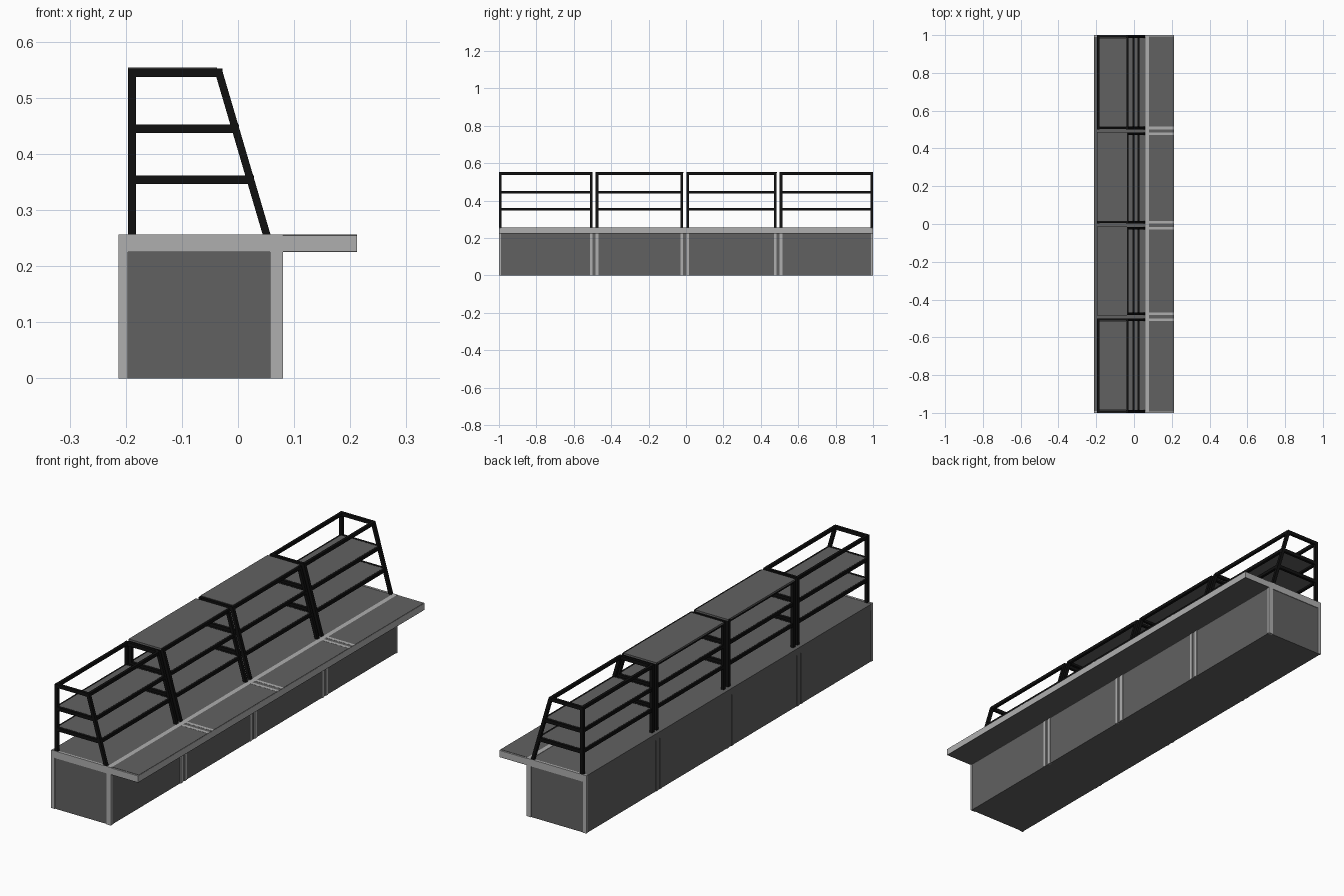
import bpy, bmesh

if "Cube" in bpy.data.objects:
    bpy.data.objects.remove(bpy.data.objects["Cube"])


def material(name, v):
    m = bpy.data.materials.new(name)
    m.diffuse_color = (v, v, v, 1)
    m.use_nodes = True
    m.node_tree.nodes["Principled BSDF"].inputs["Base Color"].default_value = m.diffuse_color
    return m


DARK = material("dark_panel", 0.12)
LIGHT = material("light_trim", 0.43)
BLACK = material("black_metal", 0.005)


def make(name, solids, mat):
    """Join prisms, each an xz profile extruded from y0 to y1."""
    bm = bmesh.new()
    for profile, y0, y1 in solids:
        a = [bm.verts.new((x, y0, z)) for x, z in profile]
        b = [bm.verts.new((x, y1, z)) for x, z in profile]
        n = len(a)
        bm.faces.new(a)
        bm.faces.new(b[::-1])
        for i in range(n):
            j = (i + 1) % n
            bm.faces.new((a[j], a[i], b[i], b[j]))
    bmesh.ops.recalc_face_normals(bm, faces=bm.faces[:])
    mesh = bpy.data.meshes.new(name)
    bm.to_mesh(mesh)
    bm.free()
    mesh.materials.append(mat)
    ob = bpy.data.objects.new(name, mesh)
    bpy.context.collection.objects.link(ob)


def box(x0, x1, y0, y1, z0, z1):
    return ([(x0, z0), (x1, z0), (x1, z1), (x0, z1)], y0, y1)


def slant_x(z):
    return 0.051 - 0.085 * (z - 0.256) / 0.289


# Post centre lines at both ends of each of the four modules
modules = [(-0.993, -0.506), (-0.476, -0.022), (0.010, 0.478), (0.508, 0.993)]
seams = [-0.506, -0.476, -0.022, 0.010, 0.478, 0.508]
W = 0.007
levels = [0.354, 0.445, 0.545]

# Cabinet body
make("cabinet_body", [box(-0.211, 0.077, -0.997, 0.997, 0, 0.2545)], DARK)

# Light trim around the ends
ends = []
for y0, y1 in ((-1, -0.99), (0.99, 1)):
    ends += [box(-0.213, -0.196, y0, y1, 0, 0.225),
             box(0.057, 0.08, y0, y1, 0, 0.225),
             box(-0.213, 0.08, y0, y1, 0.225, 0.256)]
make("end_trim", ends, LIGHT)

# Long upper trim, with seam strips on both long sides
trim = [box(0.06, 0.08, -0.99, 0.99, 0.226, 0.256)]
for y in seams:
    trim.append(box(0.07, 0.08, y - W, y + W, 0, 0.226))
make("front_trim", trim, LIGHT)
back = [box(-0.213, -0.205, -0.99, 0.99, 0.226, 0.2545)]
for y in seams:
    back.append(box(-0.213, -0.205, y - W, y + W, 0, 0.226))
make("back_trim", back, DARK)

# Serving counter
make("counter_edge", [box(0.08, 0.212, -1, 1, 0.227, 0.2545)], LIGHT)
make("counter_underside", [box(0.08, 0.212, -1, 1, 0.225, 0.227)], DARK)
marks = [-1] + seams + [1]
make("counter_top", [box(0.08, 0.211, a + W, b - W, 0.2535, 0.256)
                     for a, b in zip(marks, marks[1:])], DARK)
make("counter_seams", [box(0.08, 0.212, y - W, y + W, 0.2535, 0.2565)
                       for y in seams], LIGHT)

# Shelf racks, one per module
for i, (ya, yb) in enumerate(modules, 1):
    rack = []
    for y in (ya, yb):
        y0, y1 = y - W, y + W
        rack.append(box(-0.196, -0.182, y0, y1, 0.254, 0.552))
        xb, xt = slant_x(0.254), slant_x(0.552)
        rack.append(([(xb - W, 0.254), (xb + W, 0.254),
                      (xt + W, 0.552), (xt - W, 0.552)], y0, y1))
        for z in levels:
            rack.append(box(-0.184, slant_x(z), y0 + 0.001, y1 - 0.001,
                            z - 0.008, z + 0.0075))
    for z in levels:
        for x in (-0.189, slant_x(z)):
            rack.append(box(x - 0.006, x + 0.006, ya, yb, z - 0.007, z + 0.007))
    make(f"rack_frame_{i}", rack, BLACK)
    make(f"rack_shelves_{i}", [box(-0.186, slant_x(z) - 0.004, ya + W, yb - W,
                                   z + 0.001, z + 0.0075)
                               for z in levels[:2]], DARK)

# Top boards on the two middle racks
make("top_boards", [box(-0.196, -0.037, -0.484, -0.014, 0.547, 0.5535),
                    box(-0.196, -0.037, 0.017, 0.486, 0.547, 0.5535)], DARK)
